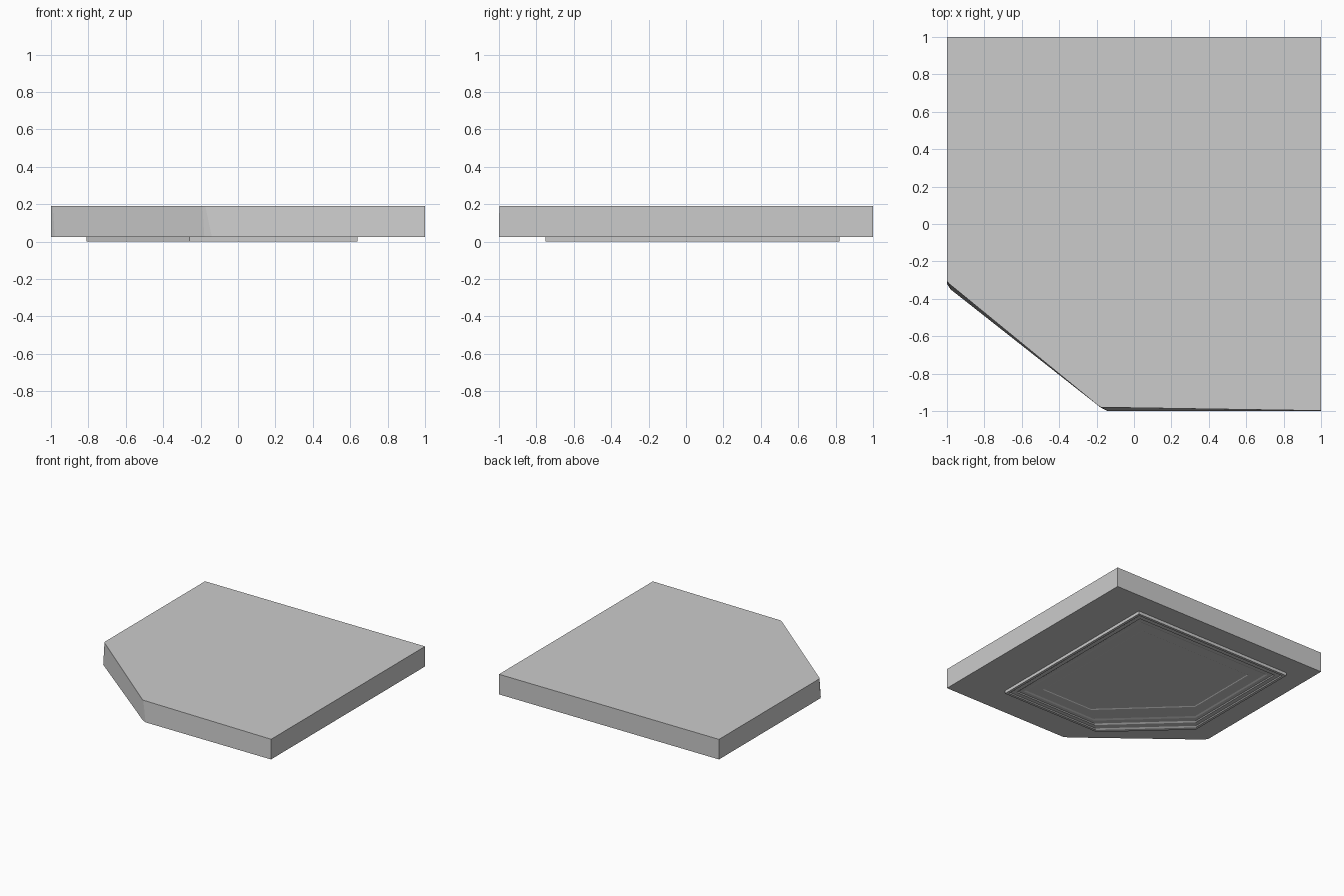
import bpy

if "Cube" in bpy.data.objects:
    bpy.data.objects.remove(bpy.data.objects["Cube"])

SLAB_BOTTOM, SLAB_TOP = 0.025, 0.19


def make_object(name, rings, caps=(True, True)):
    """Join matching outline rings (listed top to bottom) with walls and end caps."""
    n = len(rings[0])
    verts = [v for ring in rings for v in ring]
    faces = []
    for r in range(len(rings) - 1):
        a, b = r * n, (r + 1) * n
        for i in range(n):
            j = (i + 1) % n
            faces.append((a + i, b + i, b + j, a + j))
    if caps[0]:
        faces.append(tuple(range(n)))
    if caps[1]:
        faces.append(tuple(reversed(range(len(verts) - n, len(verts)))))
    mesh = bpy.data.meshes.new(name)
    mesh.from_pydata(verts, [], faces)
    mesh.update()
    obj = bpy.data.objects.new(name, mesh)
    bpy.context.collection.objects.link(obj)
    return obj


def at_height(outline, z):
    return [(x, y, z) for x, y in outline]


# Slab: cut corner, with the lower edge flaring out slightly
top = [(-1, 1), (-1, -0.305), (-0.99, -0.318), (-0.19, -0.972),
       (-0.175, -0.98), (1, -0.998), (1, 1)]
bottom = [(-1, 1), (-1, -0.32), (-0.98, -0.35), (-0.18, -0.98),
          (-0.14, -1), (1, -1), (1, 1)]
make_object("ceiling_slab", [at_height(top, SLAB_TOP), at_height(bottom, SLAB_BOTTOM)])

# Moulding: stepped frame between an outer and an inner outline
outer = [(-0.81, 0.82), (-0.81, -0.24), (-0.26, -0.75), (0.64, -0.75), (0.64, 0.82)]
inner = [(-0.60, 0.61), (-0.60, 0.0), (-0.03, -0.54), (0.43, -0.54), (0.43, 0.61)]


def between(t, z):
    return [(a[0] + (b[0] - a[0]) * t, a[1] + (b[1] - a[1]) * t, z)
            for a, b in zip(outer, inner)]


# (fraction of the way inward, height)
profile = [(0, SLAB_BOTTOM), (0, 0), (0.10, 0), (0.14, 0.007), (0.30, 0.007),
           (0.34, 0.014), (0.48, 0.014), (0.54, 0.019), (0.97, 0.019), (1, 0.023)]
make_object("recessed_moulding", [between(t, z) for t, z in profile], (False, True))
